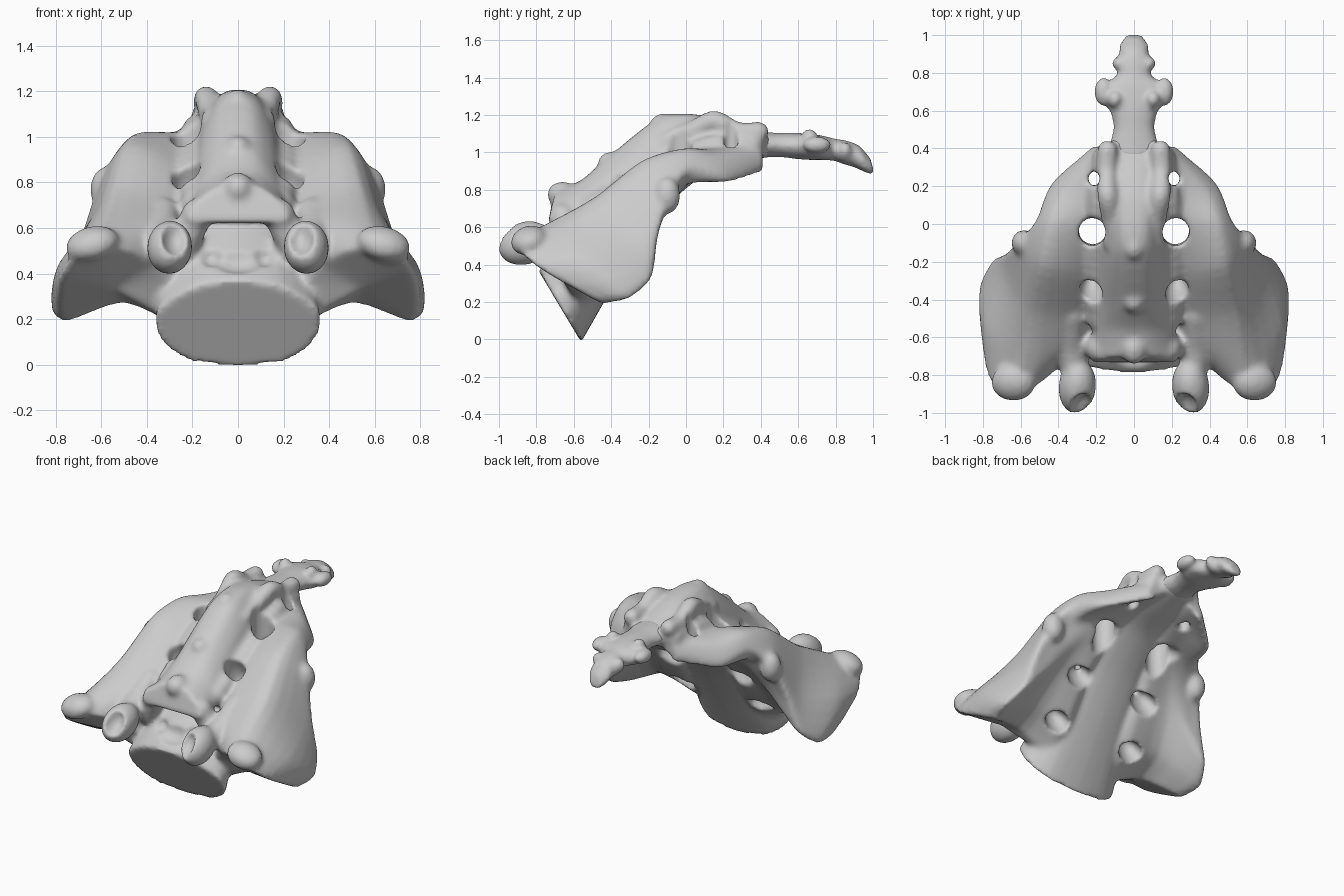
import bpy, bmesh, math
from mathutils import Vector, Matrix, Euler

if "Cube" in bpy.data.objects:
    bpy.data.objects.remove(bpy.data.objects["Cube"])


def spline(pts, n, closed=False):
    """Interpolating curve through pts, n steps per span."""
    out, m = [], len(pts)
    get = (lambda i: pts[i % m]) if closed else (lambda i: pts[max(0, min(m - 1, i))])
    for i in range(m if closed else m - 1):
        a, b, c, d = (get(i + k) for k in (-1, 0, 1, 2))
        for s in range(n):
            t = s / n
            out.append(b + 0.4 * t * (1 - t) * ((c - a) * (1 - t) - (d - b) * t)
                       + (c - b) * t * t * (3 - 2 * t))
    if not closed:
        out.append(pts[-1].copy())
    return out


def loft(bm, sections, around=4, along=5):
    rings = [spline([Vector(p) for p in s], around, True) for s in sections]
    cols = [spline([r[k] for r in rings], along) for k in range(len(rings[0]))]
    grid = [[bm.verts.new(co) for co in col] for col in cols]
    n = len(grid)
    for k in range(n):
        a, b = grid[k], grid[(k + 1) % n]
        for j in range(len(a) - 1):
            bm.faces.new((a[j], b[j], b[j + 1], a[j + 1]))
    for j in (0, -1):                       # fan caps
        mid = bm.verts.new(sum((g[j].co for g in grid), Vector()) / n)
        for k in range(n):
            bm.faces.new((grid[k][j], grid[(k + 1) % n][j], mid))


def blob(bm, loc, radii, rot=(0, 0, 0)):
    m = Matrix.LocRotScale(Vector(loc), Euler(rot), Vector(radii))
    bmesh.ops.create_icosphere(bm, subdivisions=3, radius=1, matrix=m)


def ridge(bm, pts, r, steps=6):
    for p in spline([Vector(p) for p in pts], steps):
        blob(bm, p, (r, r, r))


def mirror_x(bm):
    geo = bm.verts[:] + bm.edges[:] + bm.faces[:]
    new = bmesh.ops.duplicate(bm, geom=geo)["geom"]
    for v in new:
        if isinstance(v, bmesh.types.BMVert):
            v.co.x *= -1


def make(name, bm):
    bmesh.ops.recalc_face_normals(bm, faces=bm.faces[:])
    me = bpy.data.meshes.new(name)
    bm.to_mesh(me)
    bm.free()
    ob = bpy.data.objects.new(name, me)
    bpy.context.collection.objects.link(ob)
    return ob


def apply(ob, kind, **kw):
    m = ob.modifiers.new(kind, kind)
    for k, v in kw.items():
        setattr(m, k, v)
    bpy.context.view_layer.objects.active = ob
    bpy.ops.object.modifier_apply(modifier=m.name)


def fuse(ob, size, smooth):
    apply(ob, 'REMESH', mode='VOXEL', voxel_size=size)
    if smooth:
        apply(ob, 'SMOOTH', factor=0.5, iterations=smooth)
    for p in ob.data.polygons:
        p.use_smooth = True


# --- lateral masses (wings): six edge lines through seven stations ---
bm = bmesh.new()
loft(bm, [
    [(.22, -.56, .16), (.5, -.55, .27), (.77, -.45, .19), (.78, -.8, .39), (.64, -.94, .53), (.36, -.73, .44)],
    [(.2, -.40, .30), (.5, -.36, .36), (.8, -.3, .22), (.79, -.55, .44), (.58, -.72, .63), (.25, -.6, .58)],
    [(.2, -.2, .6), (.45, -.21, .56), (.73, -.18, .33), (.7, -.26, .53), (.55, -.47, .76), (.25, -.45, .71)],
    [(.18, -.08, .75), (.38, -.11, .7), (.61, -.15, .57), (.62, -.1, .77), (.49, -.22, .96), (.25, -.25, .87)],
    [(.15, .06, .87), (.3, .04, .85), (.48, -.03, .82), (.52, .02, .91), (.44, .0, 1.02), (.22, 0, .99)],
    [(.13, .22, .93), (.27, .22, .9), (.41, .23, .84), (.44, .2, .9), (.38, .18, .99), (.2, .2, 1.03)],
    [(.1, .41, .97), (.14, .41, .94), (.19, .41, .89), (.22, .41, .94), (.18, .41, 1.02), (.1, .41, 1.08)]])
# front lobe of each wing
blob(bm, (.64, -.84, .53), (.12, .1, .075), (.3, .25, 0))
# side tubercle, laminae, pedicles, articular processes, dorsal ridges
blob(bm, (.58, -.1, .77), (.07, .07, .1))
ridge(bm, [(.18, -.5, .7), (.2, -.19, .87), (.18, .12, 1.02), (.15, .35, 1.04)], .07)
ridge(bm, [(.18, -.66, .66), (.25, -.62, .5)], .07)
ridge(bm, [(.33, -.48, .66), (.33, -.66, .56), (.3, -.84, .51)], .075)
blob(bm, (.3, -.86, .515), (.1, .15, .115), (.35, 0, .1))
ridge(bm, [(.14, .39, 1.11), (.145, .27, 1.11), (.14, .15, 1.17), (.12, .03, 1.11), (.11, -.1, 1.06)], .055)
mirror_x(bm)

# --- fused vertebral bodies: ventral point, dorsal point, half width ---
bodies = [(-.56, -.015, -.79, .37, .37), (-.35, .35, -.56, .6, .3), (-.15, .66, -.3, .85, .25),
          (.07, .86, 0, 1.05, .21), (.28, .93, .27, 1.08, .18), (.45, .98, .45, 1.1, .12)]
rings = []
for vy, vz, dy, dz, w in bodies:
    ring = []
    for k in range(10):
        a = math.tau * (k + .5) / 10
        c, s = math.cos(a), math.sin(a)
        wide = w * (1 if s < .5 else .85)
        h = max(-1, min(1, s * 1.05))
        ring.append((wide * math.copysign(abs(c) ** .9, c),
                     (vy + dy) / 2 + h * (dy - vy) / 2, (vz + dz) / 2 + h * (dz - vz) / 2))
    rings.append(ring)
loft(bm, rings, 3)

# --- laminae and median crest roofing the canal ---
roof = [(-.70, .79, -.74, .62, .22), (-.56, .85, -.58, .63, .22), (-.42, .97, -.45, .68, .2),
        (-.13, 1.19, -.2, .86, .18), (.13, 1.19, .1, 1.0, .18), (.39, 1.1, .41, .98, .15)]
loft(bm, [[(x * w, ty + (by - ty) * t, tz + (bz - tz) * t) for x, t in
           ((-1, .95), (-.85, .45), (-.35, .03), (.35, .03), (.85, .45), (1, .95), (0, 1))]
          for ty, tz, by, bz, w in roof], 3)
# spinous bumps
for y, z, r in ((-.66, .775, .07), (-.4, .945, .06), (-.12, 1.15, .06)):
    blob(bm, (0, y, z), (r, r * 1.2, r))
sacrum = make("sacrum", bm)
fuse(sacrum, .014, 3)

# --- foramina, canal mouth and facet hollows ---
bm = bmesh.new()
blob(bm, (.22, -.04, .93), (.075, .075, .5))
blob(bm, (.21, .24, .97), (.033, .042, .4))
blob(bm, (.225, -.35, .82), (.065, .065, .16), (.5, 0, 0))
blob(bm, (.26, -.2, .56), (.1, .065, .14), (.5, 0, 0))
blob(bm, (.30, -.38, .3), (.09, .065, .15), (.5, 0, 0))
blob(bm, (.25, .04, .82), (.11, .06, .06))
blob(bm, (.27, -1.03, .58), (.075, .14, .11))
blob(bm, (.12, -.74, .51), (.07, .12, .07), (-.45, 0, 0))
mirror_x(bm)
blob(bm, (0, -.80, .51), (.18, .15, .10), (-.45, 0, 0))
cutter = make("foramen_cutter", bm)
fuse(cutter, .014, 0)
cutter.hide_render = True
apply(sacrum, 'BOOLEAN', object=cutter, operation='DIFFERENCE', solver='EXACT')
bpy.data.objects.remove(cutter)
fuse(sacrum, .014, 5)

# --- coccyx: y, centre z, half width, half height ---
bm = bmesh.new()
tail = [(.36, 1.04, .15, .07), (.5, 1.04, .11, .065), (.59, 1.035, .125, .07),
        (.66, 1.03, .17, .07), (.73, 1.025, .17, .065), (.79, 1.015, .09, .06),
        (.85, 1.0, .11, .065), (.9, .985, .08, .065), (.95, .96, .075, .07), (.997, .925, .04, .045)]
loft(bm, [[(w * math.cos(math.tau * k / 8), y - .25 * h * math.sin(math.tau * k / 8) * (y > .9),
            z + h * math.sin(math.tau * k / 8)) for k in range(8)] for y, z, w, h in tail], 3)
for s in (-1, 1):
    blob(bm, (s * .16, .7, 1.04), (.05, .075, .045))
    blob(bm, (s * .1, .66, 1.08), (.04, .045, .045))
    blob(bm, (s * .08, .85, 1.01), (.035, .035, .045))
coccyx = make("coccyx", bm)
fuse(coccyx, .014, 3)
